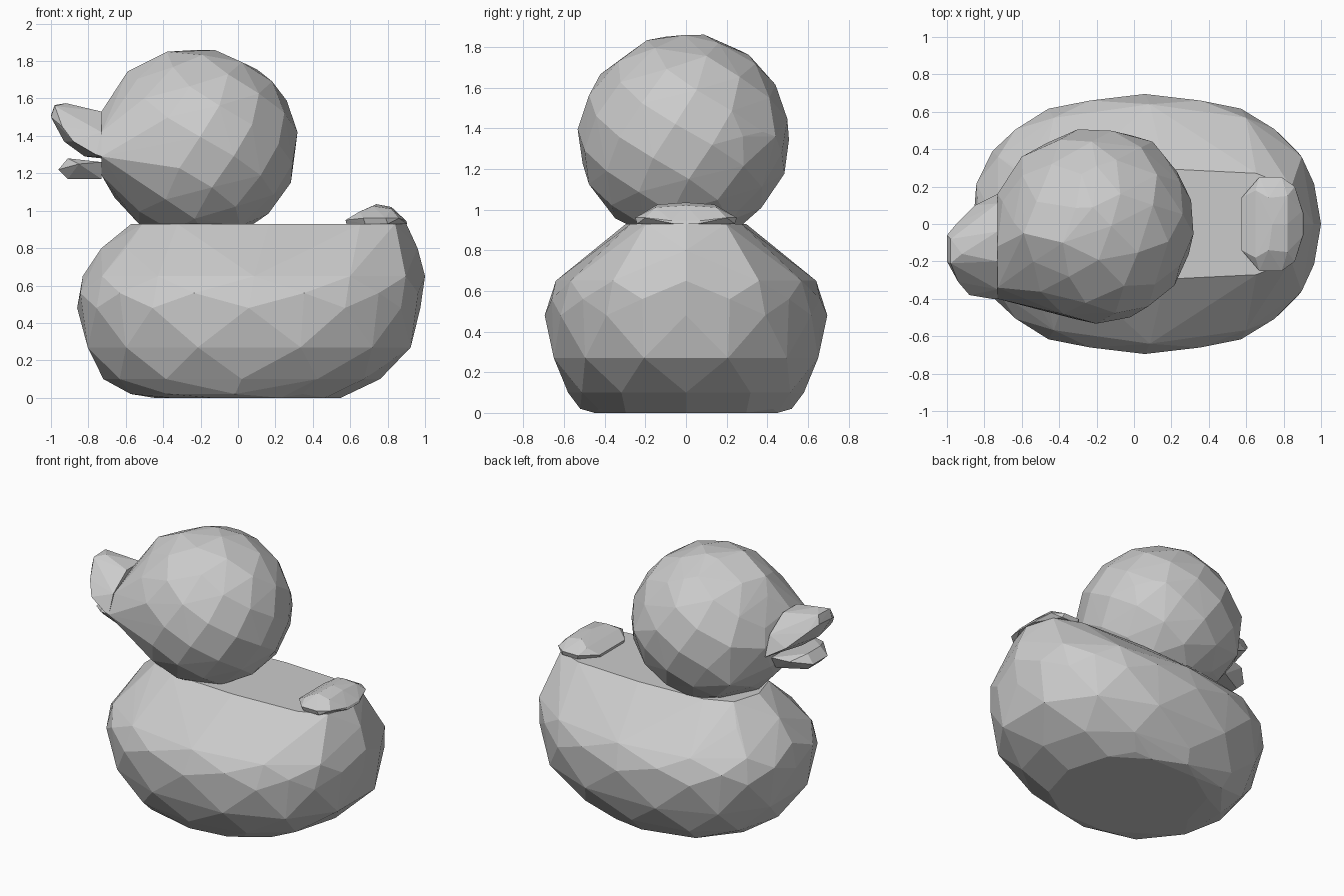
import bpy, bmesh, math


def rehull(bm):
    # keep only the vertices and wrap them in a convex skin
    bmesh.ops.delete(bm, geom=bm.edges[:], context='EDGES_FACES')
    bmesh.ops.convex_hull(bm, input=bm.verts[:])
    bmesh.ops.delete(bm, geom=[v for v in bm.verts if not v.link_faces], context='VERTS')


def hull(name, points, cuts=()):
    """Faceted convex solid; cuts are (point, outward normal) planes."""
    bm = bmesh.new()
    for p in points:
        bm.verts.new(p)
    rehull(bm)
    for co, no in cuts:
        bmesh.ops.bisect_plane(bm, geom=bm.verts[:] + bm.edges[:] + bm.faces[:],
                               plane_co=co, plane_no=no, clear_outer=True)
        rehull(bm)
    bmesh.ops.dissolve_limit(bm, angle_limit=math.radians(1),
                             verts=bm.verts[:], edges=bm.edges[:])
    bmesh.ops.recalc_face_normals(bm, faces=bm.faces[:])
    me = bpy.data.meshes.new(name)
    bm.to_mesh(me)
    bm.free()
    ob = bpy.data.objects.new(name, me)
    bpy.context.collection.objects.link(ob)
    return ob


def ring(z, x0, x1, hy, power, count, turn):
    # superellipse outline at one height
    cx, hx = (x0 + x1) / 2, (x1 - x0) / 2
    pts = []
    for i in range(count):
        a = 2 * math.pi * (i + turn) / count
        c, s = math.cos(a), math.sin(a)
        pts.append((cx + hx * math.copysign(abs(c) ** (2 / power), c),
                    hy * math.copysign(abs(s) ** (2 / power), s), z))
    return pts


# body: stacked rings, flat top and bottom
body = []
for z, x0, x1, hy, power, count, turn in [
        (0.00, -0.45, 0.55, 0.47, 2.3, 10, 0),
        (0.02, -0.60, 0.57, 0.52, 2.2, 10, 0.5),
        (0.10, -0.72, 0.76, 0.58, 2.3, 12, 0),
        (0.27, -0.83, 0.95, 0.67, 2.3, 12, 0.5),
        (0.48, -0.86, 0.975, 0.695, 2.4, 12, 0),
        (0.56, -0.87, 0.99, 0.68, 2.35, 12, 0.5),
        (0.65, -0.83, 1.00, 0.64, 2.4, 12, 0),
        (0.80, -0.73, 0.96, 0.44, 2.5, 10, 0),
        (0.93, -0.57, 0.90, 0.295, 3.4, 12, 0)]:
    body += ring(z, x0, x1, hy, power, count, turn)
hull("body", body)

# head: evenly scattered points on a ball, drawn out to the beak and cut flat
N = 80
head = []
for i in range(N):
    t = 1 - (2 * i + 1) / N
    r = math.sqrt(1 - t * t)
    a = i * math.pi * (3 - math.sqrt(5))
    head.append((-0.205 + 0.53 * r * math.cos(a), -0.01 + 0.525 * r * math.sin(a),
                 1.35 + 0.515 * t))
head += [(-0.73, -0.40, 1.29), (-0.73, -0.34, 1.42), (-0.73, -0.12, 1.53),
         (-0.73, 0.16, 1.35), (-0.73, -0.28, 1.19), (-0.73, 0.10, 1.20),
         # fuller cheeks, crown and back
         (-0.59, -0.05, 1.745), (-0.66, -0.05, 1.07), (-0.53, -0.06, 0.93),
         (-0.38, -0.10, 1.85), (-0.22, 0.09, 1.86), (-0.20, 0.31, 1.76),
         (0.23, 0.28, 1.36), (0.10, 0.44, 1.36), (-0.58, 0.34, 1.12),
         (-0.60, 0.36, 1.40)]
hull("head", head, [((0, 0, 0.93), (0, 0, -1)), ((-0.731, 0, 0), (-1, 0, 0))])

# upper beak, turned up at the tip
hull("upper_beak", [
    (-0.73, -0.20, 1.53), (-0.73, -0.04, 1.53), (-0.73, -0.35, 1.42), (-0.73, 0.11, 1.43),
    (-0.73, -0.40, 1.29), (-0.73, 0.16, 1.29), (-0.76, -0.40, 1.30), (-0.73, -0.12, 1.28),
    (-0.82, -0.12, 1.29), (-0.85, 0.10, 1.36), (-0.88, -0.38, 1.37), (-0.93, -0.16, 1.37),
    (-0.94, -0.31, 1.45), (-0.95, 0.00, 1.46), (-0.92, -0.16, 1.575), (-0.98, -0.08, 1.565),
    (-0.98, -0.21, 1.56), (-1.00, -0.06, 1.51), (-1.00, -0.20, 1.50)])

# lower beak
hull("lower_beak", [
    (-0.73, -0.34, 1.26), (-0.73, 0.09, 1.26), (-0.73, -0.28, 1.17), (-0.73, 0.04, 1.17),
    (-0.85, -0.32, 1.25), (-0.85, 0.06, 1.25), (-0.91, -0.20, 1.28), (-0.91, -0.06, 1.28),
    (-0.91, -0.20, 1.17), (-0.91, -0.06, 1.17), (-0.96, -0.21, 1.22), (-0.96, -0.05, 1.22)])

# tail: low rounded lump on the back end
tail = []
for s in (-1, 1):
    tail += [(0.67, s * 0.25, 0.96), (0.79, s * 0.25, 0.96), (0.68, s * 0.24, 0.93),
             (0.80, s * 0.24, 0.93), (0.86, s * 0.20, 0.96), (0.575, s * 0.14, 0.95),
             (0.58, s * 0.13, 0.93), (0.65, s * 0.18, 0.995), (0.72, s * 0.14, 1.025),
             (0.82, s * 0.15, 1.01), (0.90, s * 0.07, 0.945), (0.905, s * 0.06, 0.93)]
tail += [(0.74, 0, 1.035), (0.82, 0, 1.02)]
hull("tail", tail)
